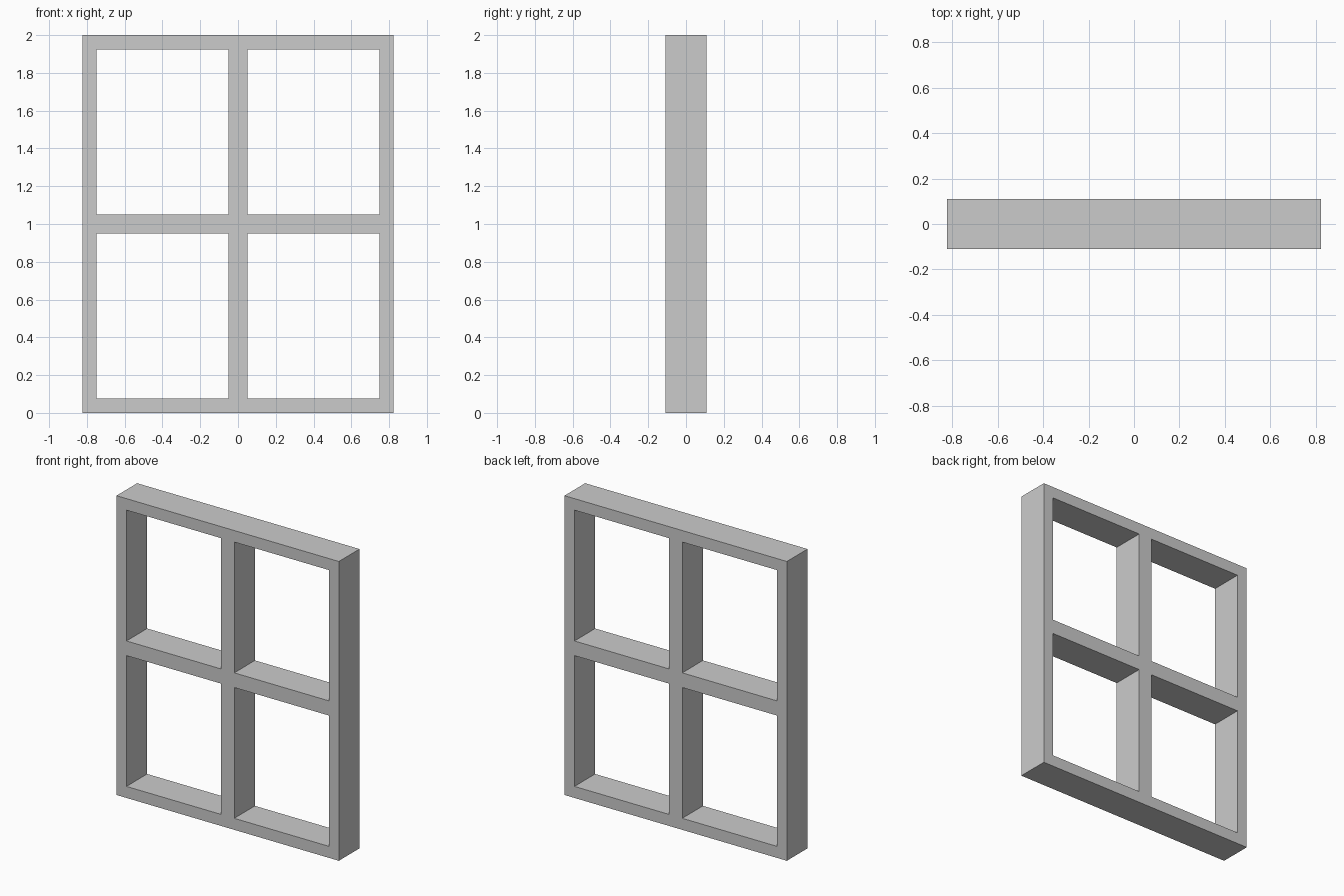
import bpy
import bmesh

if "Cube" in bpy.data.objects:
    bpy.data.objects.remove(bpy.data.objects["Cube"])

# Grid lines of the frame: outer edge, pane edges, crossbar edges
XS = [-0.822, -0.748, -0.049, 0.049, 0.748, 0.822]
ZS = [0.0, 0.077, 0.951, 1.049, 1.923, 2.0]
DEPTH = 0.218

# Front outline: every grid cell except the four panes
bm = bmesh.new()
verts = [[bm.verts.new((x, -DEPTH / 2, z)) for z in ZS] for x in XS]
for i in range(5):
    for j in range(5):
        if i % 2 and j % 2:
            continue
        bm.faces.new((verts[i][j], verts[i + 1][j], verts[i + 1][j + 1], verts[i][j + 1]))

# Give the lattice its depth, keeping the front faces
result = bmesh.ops.extrude_face_region(bm, geom=bm.faces[:], use_keep_orig=True)
moved = [g for g in result["geom"] if isinstance(g, bmesh.types.BMVert)]
bmesh.ops.translate(bm, verts=moved, vec=(0, DEPTH, 0))
bmesh.ops.recalc_face_normals(bm, faces=bm.faces[:])

mesh = bpy.data.meshes.new("window_frame")
bm.to_mesh(mesh)
bm.free()
bpy.context.collection.objects.link(bpy.data.objects.new("window_frame", mesh))
